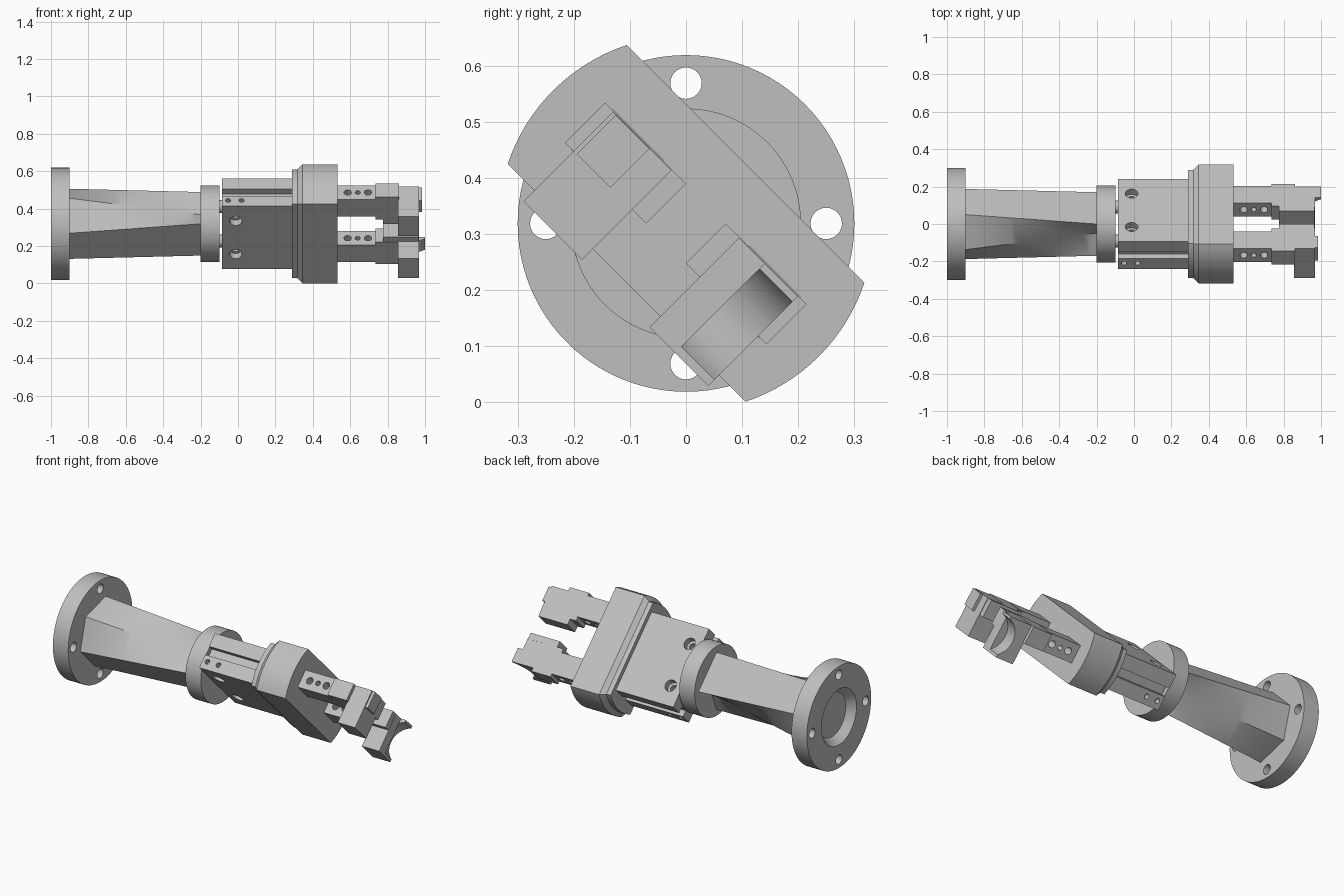
import bpy, bmesh, math
from mathutils import Matrix, Vector

if "Cube" in bpy.data.objects:
    bpy.data.objects.remove(bpy.data.objects["Cube"])

metal = bpy.data.materials.new("grey_metal")
metal.use_nodes = True
grey = (0.52, 0.52, 0.52, 1)
metal.diffuse_color = grey
metal.node_tree.nodes["Principled BSDF"].inputs["Base Color"].default_value = grey
parts = []


def loft(name, sections, keep=True):
    """Skin closed outlines of (y, z) points placed along x."""
    bm = bmesh.new()
    rings = [[bm.verts.new((x, y, z)) for y, z in pts] for x, pts in sections]
    n = len(rings[0])
    for a, b in zip(rings, rings[1:]):
        for i in range(n):
            j = (i + 1) % n
            bm.faces.new((a[i], a[j], b[j], b[i]))
    bm.faces.new(rings[0])
    bm.faces.new(rings[-1])
    bmesh.ops.recalc_face_normals(bm, faces=bm.faces)
    mesh = bpy.data.meshes.new(name)
    bm.to_mesh(mesh)
    bm.free()
    ob = bpy.data.objects.new(name, mesh)
    bpy.context.collection.objects.link(ob)
    mesh.materials.append(metal)
    if keep:
        parts.append(ob)
    return ob


def box(name, x, y, z, keep=True):
    outline = [(y[0], z[0]), (y[1], z[0]), (y[1], z[1]), (y[0], z[1])]
    return loft(name, [(x[0], outline), (x[1], outline)], keep)


def circle(r, n=64, y=0, z=0):
    return [(y + r * math.cos(math.tau * i / n), z + r * math.sin(math.tau * i / n))
            for i in range(n)]


def rod(centre, axis, r, length, n=24):
    """Cylinder used as a cutter, centred on a point."""
    ob = loft("cutter", [(-length / 2, circle(r, n)), (length / 2, circle(r, n))], False)
    turn = Vector((1, 0, 0)).rotation_difference(Vector(axis)).to_matrix().to_4x4()
    ob.data.transform(Matrix.Translation(centre) @ turn)
    return ob


def cut(ob, cutters):
    bpy.context.view_layer.objects.active = ob
    for c in cutters:
        c.hide_render = True
        mod = ob.modifiers.new("cut", 'BOOLEAN')
        mod.operation, mod.solver, mod.object = 'DIFFERENCE', 'EXACT', c
        bpy.ops.object.modifier_apply(modifier=mod.name)
        bpy.data.objects.remove(c)


def capsule(r, h, n=16):
    """Disc outline trimmed flat at z = -h and z = h."""
    a = math.asin(h / r)
    half = [(r * math.cos(t), r * math.sin(t)) for t in
            (-a + 2 * a * i / n for i in range(n + 1))]
    return half + [(-y, -z) for y, z in half]


# Mounting flange with bolt holes and a recess in its back
flange = loft("mounting_flange", [(-1, circle(0.3, 96)), (-0.9, circle(0.3, 96))])
s = 0.25 / math.sqrt(2)
cut(flange, [rod((-0.95, p * s, q * s), (1, 0, 0), 0.028, 0.2)
             for p in (-1, 1) for q in (-1, 1)])
cut(flange, [loft("cutter", [(-1.01, circle(0.172)), (-0.955, circle(0.128))], False)])

# Column: hexagon blending into a square with hollowed sides
hexagon = [(-.097, -.168), (.097, -.168), (.193, 0), (.097, .168), (-.097, .168), (-.193, 0)]
waisted = [(-.12, -.12), (.12, -.12), (.07, 0), (.12, .12), (-.12, .12), (-.07, 0)]
steps = 20
loft("column", [(-0.9 + 0.7 * k / steps,
                 [tuple(Vector(a).lerp(Vector(b), k / steps)) for a, b in zip(hexagon, waisted)])
                for k in range(steps + 1)])

# Collar and locating pins
loft("collar", [(-0.2, circle(0.205)), (-0.1, circle(0.205))])
for side in (-1, 1):
    pin = circle(0.035, 24, side * 0.13)
    loft("locating_pin", [(-0.1, pin), (-0.085, pin)])

# Actuator body with side slots, screw holes and counterbores
body = box("actuator_body", (-0.085, 0.295), (-0.237, 0.237), (-0.104, 0.104))
cutters = []
for side in (-1, 1):
    cutters.append(box("cutter", (-0.1, 0.3), sorted((side * 0.2, side * 0.25)),
                       (-0.025, 0.025), False))
    cutters += [rod((x, side * 0.237, -0.06), (0, 1, 0), 0.014, 0.06, 16)
                for x in (-0.053, 0.019)]
    cutters += [rod((-0.013, side * 0.126, z), (0, 0, 1), 0.034, 0.08) for z in (-0.104, 0.104)]
    cutters.append(rod((-0.013, side * 0.126, 0), (0, 0, 1), 0.019, 0.3))
cut(body, cutters)

# Jaw housing with a rear step and chamfer
loft("housing_step", [(0.29, capsule(0.308, 0.13)), (0.32, capsule(0.308, 0.13))])
loft("jaw_housing", [(0.318, capsule(0.31, 0.13)), (0.345, capsule(0.335, 0.15)),
                     (0.533, capsule(0.335, 0.15))])

# Two mirrored fingers
for side, label in ((-1, "upper"), (1, "lower")):
    def span(a, b):
        return sorted((side * a, side * b))

    stem = box(label + "_jaw_stem", (0.53, 0.74), span(0.108, 0.237), (-0.052, 0.052))
    cut(stem, [rod((x, side * 0.17, 0), (0, 1, 0), r, 0.3, 20)
               for x, r in ((0.586, 0.02), (0.64, 0.014), (0.695, 0.02))])
    box(label + "_finger_block", (0.735, 0.86), span(0.085, 0.254), (-0.051, 0.05))
    box(label + "_finger_tab", (0.775, 0.965), span(0.05, 0.086), (-0.05, 0.05))
    tip = box(label + "_fingertip", (0.855, 0.968), span(0.085, 0.233), (-0.177, 0.049))
    if side < 0:
        box("upper_tip_pad", (0.967, 0.985), span(0.14, 0.225), (-0.05, 0.048))
    else:
        # Scooped tip with a raised lip
        lip = box("lower_tip_lip", (0.967, 1.0), span(0.15, 0.233), (0.0, 0.049))
        for ob in (tip, lip):
            cut(ob, [rod((1.03, 0.2, -0.07), (0, 1, 0), 0.11, 0.1, 64)])

# Roll the whole assembly about its axis and raise it to stand on the ground
place = Matrix.Translation((0, 0, 0.319)) @ Matrix.Rotation(-math.pi / 4, 4, 'X')
for ob in parts:
    ob.data.transform(place)
    ob.data.update()
    bpy.ops.object.select_all(action='DESELECT')
    ob.select_set(True)
    bpy.context.view_layer.objects.active = ob
    bpy.ops.object.shade_smooth_by_angle(angle=math.radians(30))
